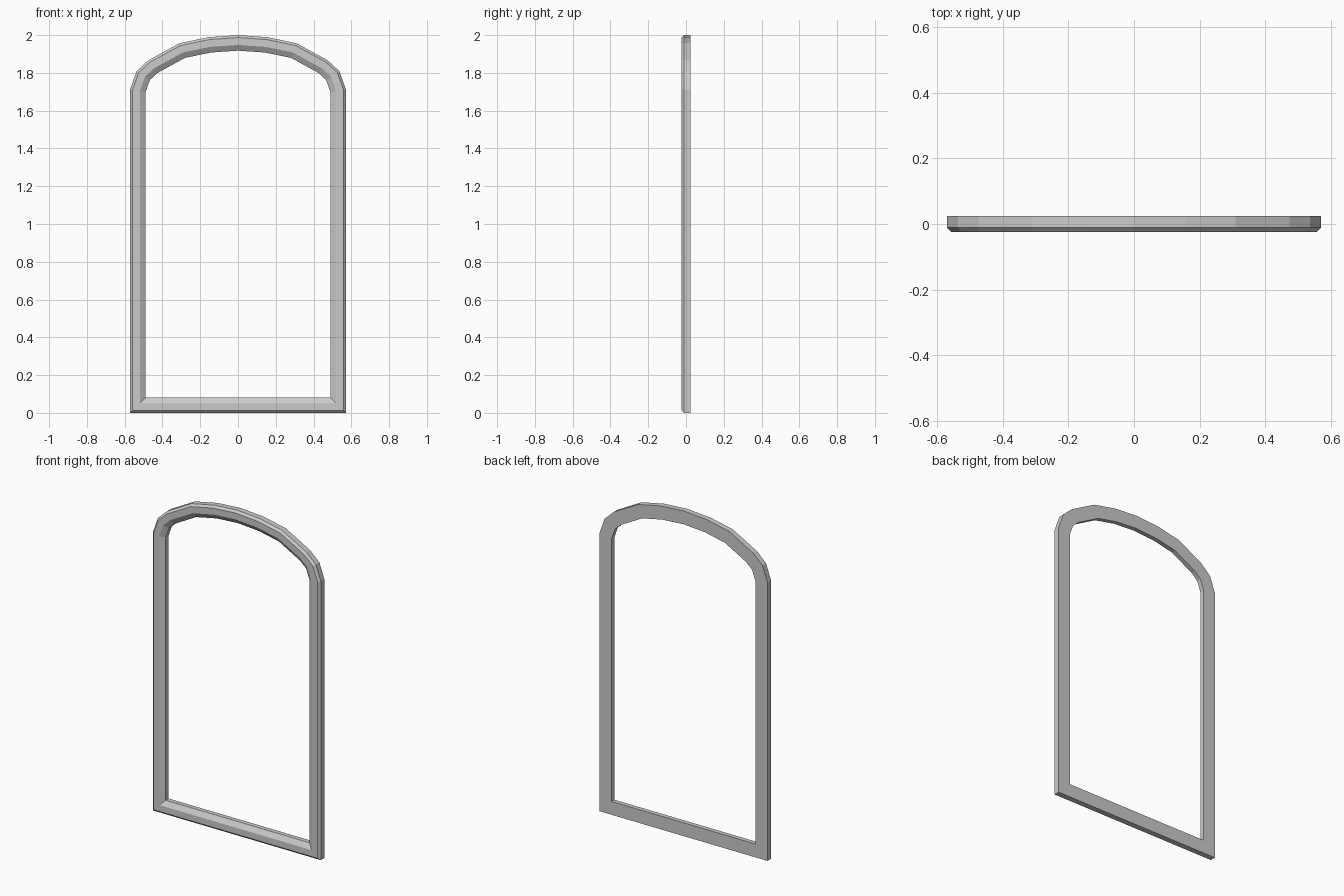
import bpy, bmesh
from mathutils import Vector

if "Cube" in bpy.data.objects:
    bpy.data.objects.remove(bpy.data.objects["Cube"])

# Right half of the arched outline, from the sill corner up to the crown
half = [(0.571, 0), (0.571, 1.713), (0.537, 1.809), (0.474, 1.867),
        (0.31, 1.957), (0.156, 1.989)]
outline = [Vector(p) for p in half + [(0, 2.0)] + [(-x, z) for x, z in reversed(half)]]

# Moulding cross-section: (inset from outline, y)
section = [(0, 0.024), (0, -0.011), (0.013, -0.024), (0.052, -0.024),
           (0.082, -0.004), (0.082, 0.024)]


def inset(points, d):
    """Offset a closed counter-clockwise outline inwards with mitred corners."""
    result = []
    for i, p in enumerate(points):
        a = (p - points[i - 1]).normalized()
        b = (points[(i + 1) % len(points)] - p).normalized()
        na, nb = Vector((-a.y, a.x)), Vector((-b.y, b.x))
        result.append(p + (na + nb) * d / (1 + na.dot(nb)))
    return result


# Sweep the moulding around the outline
bm = bmesh.new()
rings = [[bm.verts.new((p.x, y, p.y)) for p in inset(outline, d)] for d, y in section]
n = len(outline)
for k, ring in enumerate(rings):
    nxt = rings[(k + 1) % len(rings)]
    for i in range(n):
        j = (i + 1) % n
        bm.faces.new((ring[i], ring[j], nxt[j], nxt[i]))
bmesh.ops.recalc_face_normals(bm, faces=bm.faces[:])
mesh = bpy.data.meshes.new("arched_frame")
bm.to_mesh(mesh)
bm.free()
frame = bpy.data.objects.new("arched_frame", mesh)
bpy.context.collection.objects.link(frame)
